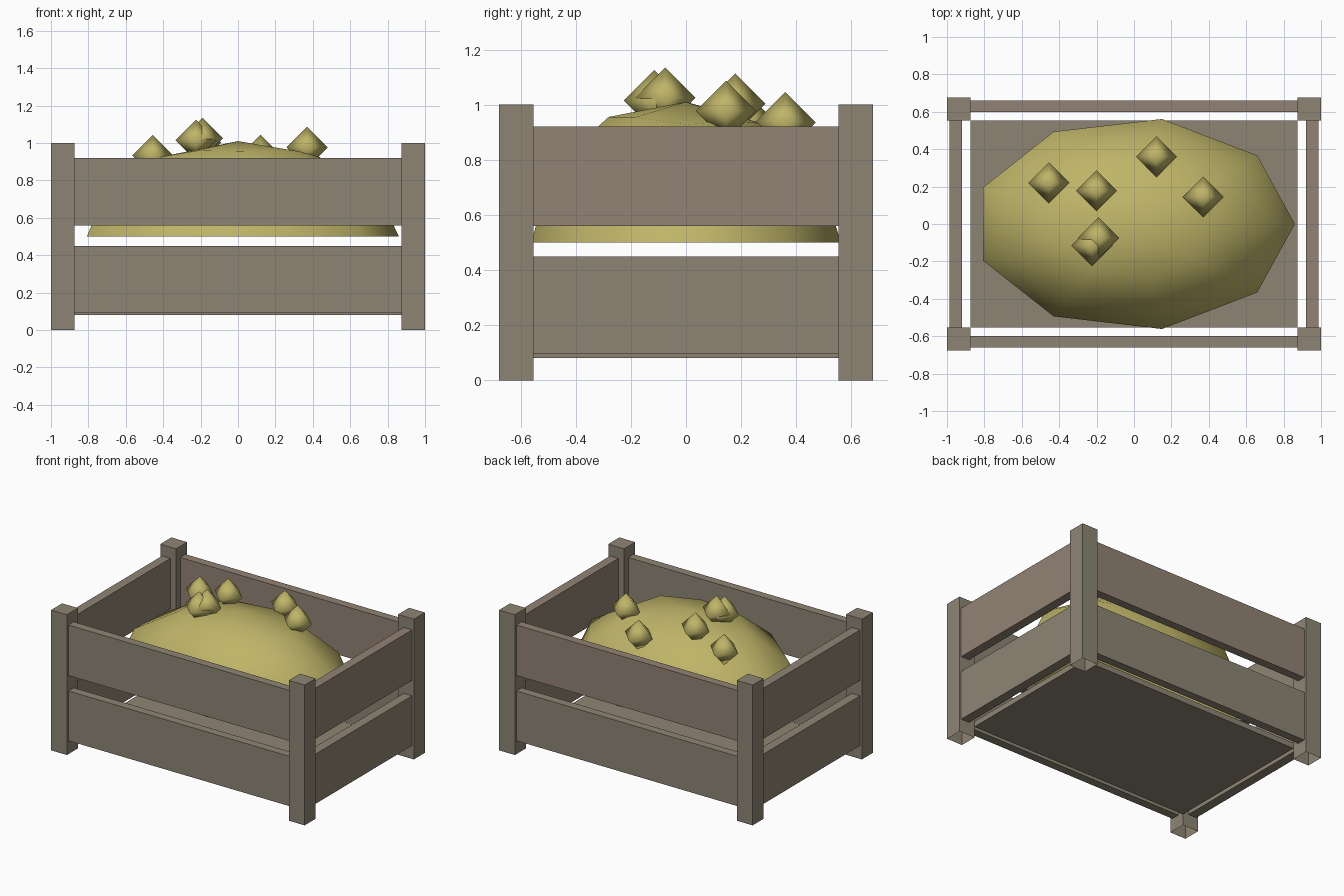
import bpy, bmesh, math, random

if "Cube" in bpy.data.objects:
    bpy.data.objects.remove(bpy.data.objects["Cube"])
random.seed(4)


def material(name, rgb):
    m = bpy.data.materials.new(name)
    m.diffuse_color = (*rgb, 1)
    m.use_nodes = True
    m.node_tree.nodes["Principled BSDF"].inputs["Base Color"].default_value = m.diffuse_color
    return m


WOOD = material("wood", (0.27, 0.235, 0.175))
WOOD_RED = material("reddish_wood", (0.29, 0.225, 0.175))
GOLD = material("yellow_produce", (0.52, 0.46, 0.14))


def finish(name, bm, mat, smooth=False):
    me = bpy.data.meshes.new(name)
    for f in bm.faces:
        f.smooth = smooth
    bm.to_mesh(me)
    bm.free()
    me.materials.append(mat)
    ob = bpy.data.objects.new(name, me)
    bpy.context.collection.objects.link(ob)
    return ob


def box(name, lo, hi, mat=WOOD, open_bottom=False):
    bm = bmesh.new()
    bmesh.ops.create_cube(bm, size=1)
    for v in bm.verts:
        v.co = [(a + b) / 2 + c * (b - a) for a, b, c in zip(lo, hi, v.co)]
    if open_bottom:
        bm.normal_update()
        down = [f for f in bm.faces if f.normal.z < -0.9]
        bmesh.ops.delete(bm, geom=down, context='FACES_ONLY')
    return finish(name, bm, mat)


# Corner posts, hollow underneath
for sx in (-1, 1):
    for sy in (-1, 1):
        x, y = sx * 0.9375, sy * 0.615
        box("corner_post", (x - 0.0625, y - 0.0625, 0), (x + 0.0625, y + 0.0625, 1), open_bottom=True)

# Two slats on each side
for i, (z0, z1) in enumerate(((0.095, 0.45), (0.56, 0.92))):
    for s in (-1, 1):
        y, x = s * 0.63, s * 0.953
        box("long_slat", (-0.875, y - 0.03, z0), (0.875, y + 0.03, z1),
            WOOD_RED if s > 0 and i else WOOD)
        box("end_slat", (x - 0.033, -0.553, z0), (x + 0.033, 0.553, z1),
            WOOD_RED if s > 0 and i else WOOD)

# Crate floor
box("floor_board", (-0.875, -0.553, 0.08), (0.875, 0.553, 0.12))

# Heaped mound: nine-sided open dome with uneven rings
bm = bmesh.new()
SEG = 9
rings = []
for polar in (90, 60, 30):
    p = math.radians(polar)
    ring = []
    for k in range(SEG):
        a = math.tau * k / SEG
        jitter = 0 if polar == 90 else random.uniform(-0.015, 0.03)
        ring.append(bm.verts.new((0.86 * math.sin(p) * math.cos(a),
                                  0.57 * math.sin(p) * math.sin(a),
                                  0.5 + 0.5 * math.cos(p) + jitter)))
    rings.append(ring)
apex = bm.verts.new((0, 0, 1.01))
for k in range(SEG):
    n = (k + 1) % SEG
    for a, b in zip(rings, rings[1:]):
        bm.faces.new((a[k], a[n], b[n]))
        bm.faces.new((a[k], b[n], b[k]))
    bm.faces.new((rings[-1][k], rings[-1][n], apex))
finish("produce_mound", bm, GOLD, True)

# Loose octahedral pieces on top
for x, y, z in ((-0.455, 0.22, 0.933), (-0.2, 0.178, 1.003), (0.12, 0.36, 0.935),
                (0.37, 0.145, 0.977), (-0.19, -0.075, 1.025), (-0.225, -0.115, 1.015)):
    bm = bmesh.new()
    bmesh.ops.create_uvsphere(bm, u_segments=4, v_segments=2, radius=0.11)
    ob = finish("produce_piece", bm, GOLD, True)
    ob.location = (x, y, z)
